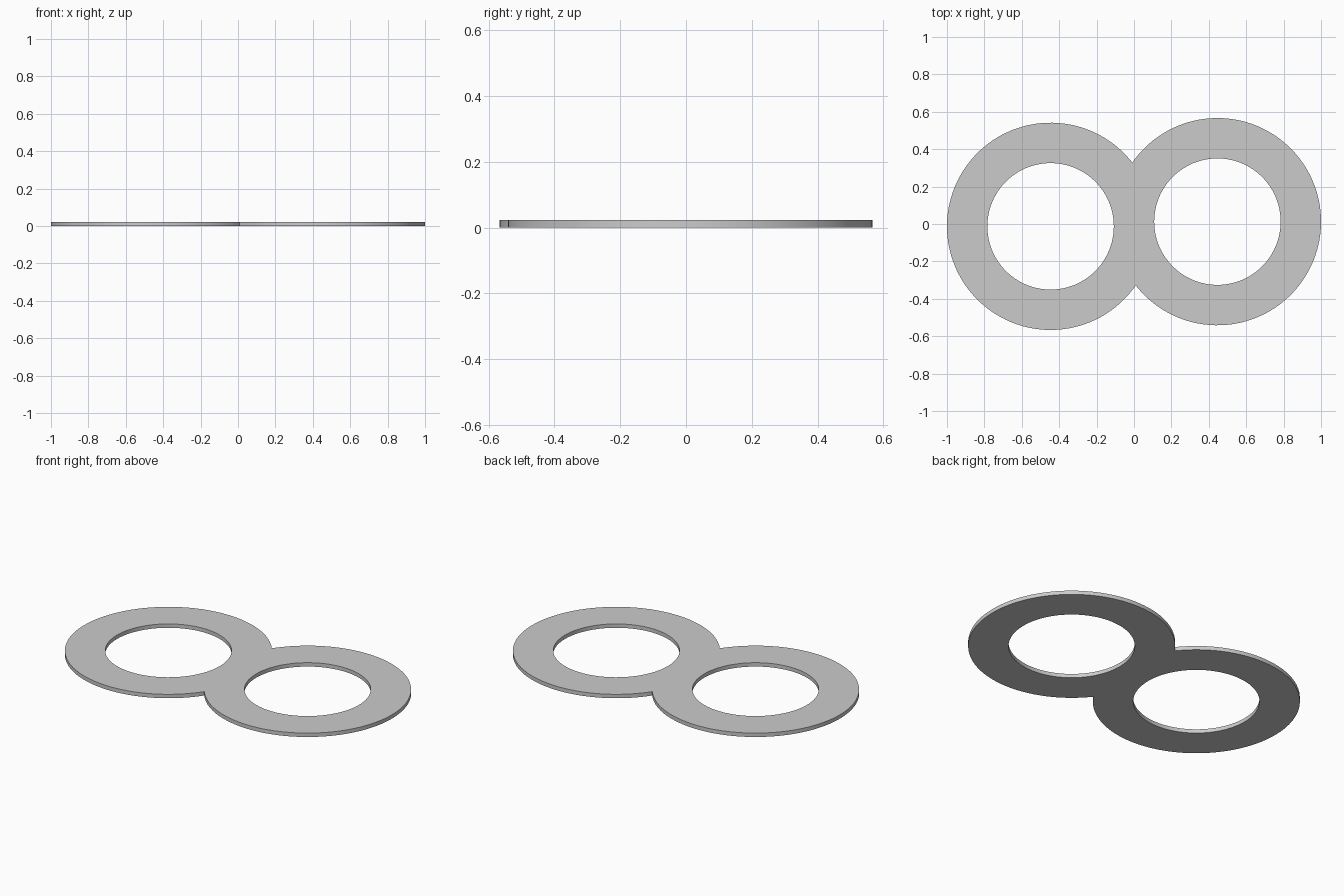
import bpy, bmesh
from math import acos, atan2, cos, hypot, pi, sin

if "Cube" in bpy.data.objects:
    bpy.data.objects.remove(bpy.data.objects["Cube"])

CX, CY = 0.446, 0.0125      # centre of the right ring; the left one is opposite
R_OUT, R_IN, THICK = 0.554, 0.338, 0.023
tilt = atan2(CY, CX)
notch = acos(hypot(CX, CY) / R_OUT)   # half angle of the overlap


def arc(side, radius, start, sweep, n):
    return [(side * CX + radius * cos(start + sweep * i / n),
             side * CY + radius * sin(start + sweep * i / n)) for i in range(n)]


# Joined outer outline, then the two holes
span = 2 * (pi - notch)
outline = (arc(1, R_OUT, tilt - span / 2, span, 96)
           + arc(-1, R_OUT, tilt + notch, span, 96))
loops = [outline] + [arc(s, R_IN, 0, 2 * pi, 96) for s in (1, -1)]

# Filled flat profile, extruded to a plate
curve = bpy.data.curves.new("double_ring_plate", 'CURVE')
curve.dimensions = '2D'
curve.fill_mode = 'BOTH'
curve.extrude = THICK / 2
for pts in loops:
    spline = curve.splines.new('POLY')
    spline.points.add(len(pts) - 1)
    for p, (x, y) in zip(spline.points, pts):
        p.co = (x, y, 0, 1)
    spline.use_cyclic_u = True

plate = bpy.data.objects.new("double_ring_plate", curve)
bpy.context.collection.objects.link(plate)
bpy.context.view_layer.objects.active = plate
plate.select_set(True)
bpy.ops.object.convert(target='MESH')
plate = bpy.context.object

# Weld the caps to the walls and stand the plate on the floor
bm = bmesh.new()
bm.from_mesh(plate.data)
bmesh.ops.remove_doubles(bm, verts=bm.verts, dist=1e-5)
bmesh.ops.translate(bm, verts=bm.verts, vec=(0, 0, THICK / 2))
bmesh.ops.recalc_face_normals(bm, faces=bm.faces)
bm.to_mesh(plate.data)
bm.free()
bpy.ops.object.shade_smooth_by_angle()
